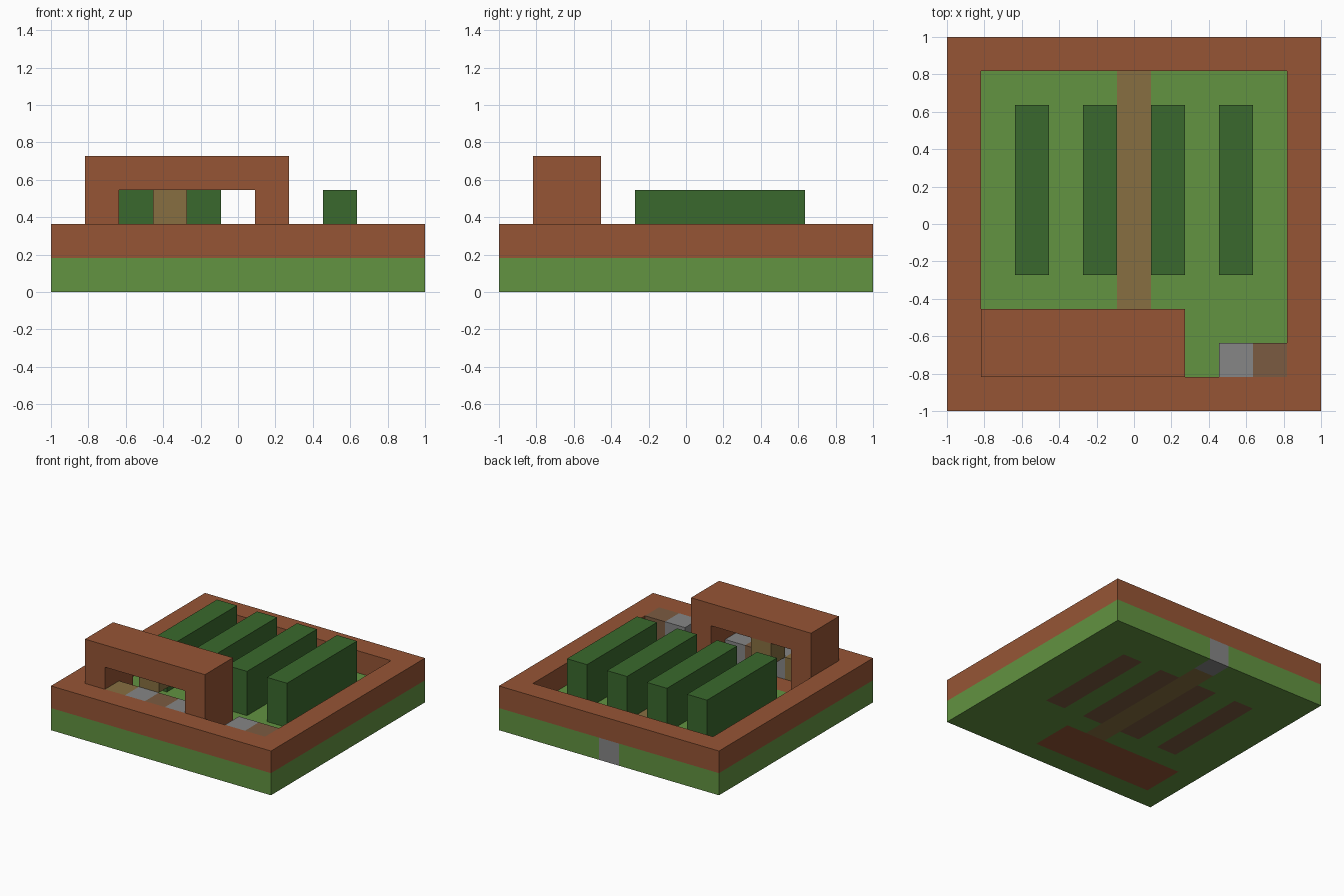
import bpy
import bmesh
from mathutils import Vector

cube = bpy.data.objects.get("Cube")
if cube:
    bpy.data.objects.remove(cube, do_unlink=True)

CELLS = 11
UNIT = 2 / CELLS


def material(name, hex_code):
    """Flat material from an sRGB hex code, stored as linear values."""
    srgb = [int(hex_code[i:i + 2], 16) / 255 for i in (0, 2, 4)]
    colour = [((c + 0.055) / 1.055) ** 2.4 for c in srgb] + [1]
    mat = bpy.data.materials.new(name)
    mat.use_nodes = True
    mat.diffuse_color = colour
    mat.node_tree.nodes["Principled BSDF"].inputs["Base Color"].default_value = colour
    return mat


grass = material("grass green", "629341")
brick = material("brick brown", "965535")
leaf = material("hedge green", "3A692D")
path = material("path tan", "876F41")
stone = material("stone grey", "868686")
soil = material("soil brown", "7B5B41")


def finish(name, bm, *mats):
    bmesh.ops.recalc_face_normals(bm, faces=bm.faces)
    mesh = bpy.data.meshes.new(name)
    bm.to_mesh(mesh)
    bm.free()
    for mat in mats:
        mesh.materials.append(mat)
    obj = bpy.data.objects.new(name, mesh)
    bpy.context.collection.objects.link(obj)
    return obj


def block(name, mat, start, size):
    """Box given in grid cells: start is its lowest corner."""
    bm = bmesh.new()
    bmesh.ops.create_cube(bm, size=1)
    for v in bm.verts:
        cell = [s + (c + 0.5) * d for s, c, d in zip(start, v.co, size)]
        v.co = Vector((cell[0] - CELLS / 2, cell[1] - CELLS / 2, cell[2])) * UNIT
    return finish(name, bm, mat)


def extruded_outline(name, mat, outline, opening, extrude, place):
    """Rectangle with a rectangular opening, pushed along one direction."""
    bm = bmesh.new()
    outer = [bm.verts.new(place(*p)) for p in outline]
    inner = [bm.verts.new(place(*p)) for p in opening]
    faces = [bm.faces.new((outer[k - 1], outer[k], inner[k], inner[k - 1]))
             for k in range(4)]
    new = bmesh.ops.extrude_face_region(bm, geom=faces, use_keep_orig=True)["geom"]
    verts = [g for g in new if isinstance(g, bmesh.types.BMVert)]
    bmesh.ops.translate(bm, verts=verts, vec=Vector(extrude) * UNIT)
    return finish(name, bm, mat)


def rectangle(x0, y0, x1, y1):
    return [(x0, y0), (x1, y0), (x1, y1), (x0, y1)]


# Ground slab, one cell thick, coloured cell by cell
def ground_colour(i, j):
    if i == 5 and j == 10:
        return 3                                  # stone at the back entry
    if i == 5 and 3 <= j <= 9:
        return 1                                  # central path
    if 1 <= i <= 6 and 1 <= j <= 2:
        return 4                                  # arch footing
    if i in (2, 4, 6, 8) and 4 <= j <= 8:
        return 2                                  # soil beds
    return 0


bm = bmesh.new()
bmesh.ops.create_grid(bm, x_segments=CELLS, y_segments=CELLS, size=1)
top = bmesh.ops.extrude_face_region(bm, geom=bm.faces[:], use_keep_orig=True)["geom"]
bmesh.ops.translate(bm, verts=[g for g in top if isinstance(g, bmesh.types.BMVert)],
                    vec=(0, 0, UNIT))
for f in bm.faces:
    centre = f.calc_center_median() * 0.99
    f.material_index = ground_colour(int((centre.x + 1) / UNIT), int((centre.y + 1) / UNIT))
finish("ground", bm, grass, path, soil, stone, brick)

# Low wall around the garden
extruded_outline("boundary_wall", brick, rectangle(0, 0, 11, 11), rectangle(1, 1, 10, 10),
                 (0, 0, 1),
                 lambda x, y: Vector((x - CELLS / 2, y - CELLS / 2, 1)) * UNIT)

# Four hedge rows
for n in range(4):
    block(f"hedge_{n + 1}", leaf, (2 + 2 * n, 4, 1), (1, 5, 2))

# Arch: two piers and a lintel
for side, x in (("right", 1), ("left", 6)):
    block(f"arch_pier_{side}", brick, (x, 1, 1), (1, 2, 2))
block("arch_lintel", brick, (1, 1, 3), (6, 2, 1))
block("hanging_box", path, (3, 2, 2), (1, 1, 1))

# Row of small blocks along the inside of the front wall
for x, mat in ((2, path), (3, stone), (4, soil), (5, stone), (8, stone), (9, soil)):
    block(f"front_block_{x}", mat, (x, 1, 1), (1, 1, 1))
